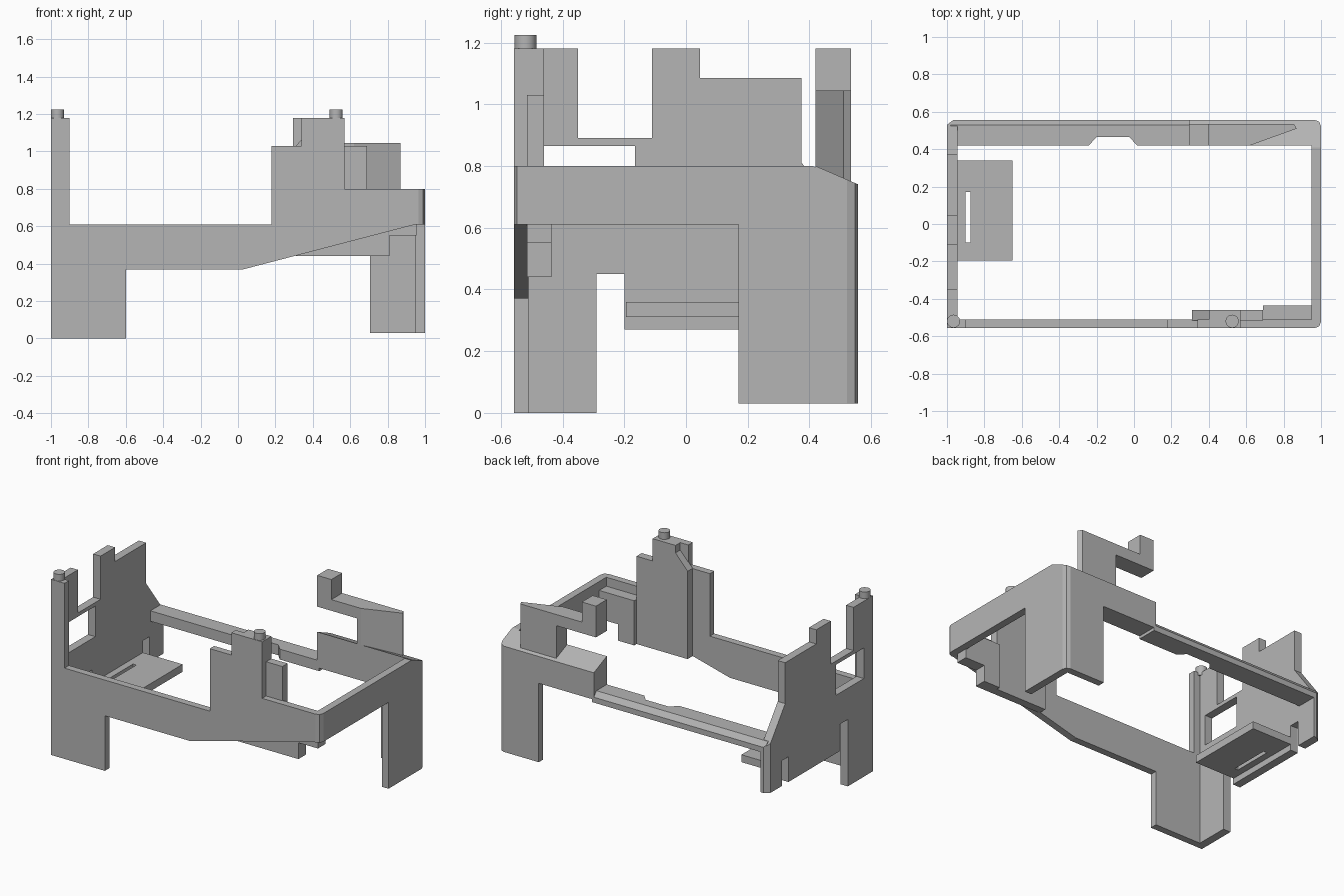
import bpy, bmesh
from mathutils import Vector

if "Cube" in bpy.data.objects:
    bpy.data.objects.remove(bpy.data.objects["Cube"])

grey = bpy.data.materials.new("plain grey")
grey.use_nodes = True
COLOUR = (0.46, 0.46, 0.46, 1)
grey.diffuse_color = COLOUR
grey.node_tree.nodes["Principled BSDF"].inputs["Base Color"].default_value = COLOUR


def prism(name, axis, lo, hi, outline):
    """Extrude a closed outline, given in the other two axes, along one axis."""
    def place(a, b, d):
        return {"x": Vector((d, a, b)), "y": Vector((a, d, b)), "z": Vector((a, b, d))}[axis]
    bm = bmesh.new()
    face = bm.faces.new([bm.verts.new(place(a, b, lo)) for a, b in outline])
    out = bmesh.ops.extrude_face_region(bm, geom=[face])
    moved = [v for v in out["geom"] if isinstance(v, bmesh.types.BMVert)]
    bmesh.ops.translate(bm, verts=moved, vec=place(0, 0, hi - lo))
    bmesh.ops.recalc_face_normals(bm, faces=bm.faces)
    mesh = bpy.data.meshes.new(name)
    bm.to_mesh(mesh)
    bm.free()
    mesh.materials.append(grey)
    obj = bpy.data.objects.new(name, mesh)
    bpy.context.collection.objects.link(obj)
    return obj


def rect(a0, a1, b0, b1):
    return [(a0, b0), (a1, b0), (a1, b1), (a0, b1)]


def boolean(obj, helper, operation):
    mod = obj.modifiers.new(operation.lower(), "BOOLEAN")
    mod.operation, mod.object, mod.solver = operation, helper, "EXACT"
    helper.hide_render = True
    helper.hide_viewport = True
    helper.display_type = "WIRE"


# Outer envelope that rounds the vertical corners at +x and clips the others
envelope = prism("corner_envelope", "z", -0.5, 1.5, [
    (-1, -0.557), (0.965, -0.557), (0.99, -0.547), (1, -0.522),
    (1, 0.522), (0.99, 0.547), (0.965, 0.557), (-0.965, 0.557), (-1, 0.53)])

# Front wall with leg, corner post and raised tab
front = prism("front_wall", "y", -0.57, -0.51, [
    (-0.99, 0), (-0.6, 0), (-0.6, 0.37), (0.03, 0.37), (0.95, 0.61), (1.01, 0.61),
    (1.01, 0.8), (0.57, 0.8), (0.57, 1.18), (0.34, 1.18), (0.34, 1.03),
    (0.18, 1.03), (0.18, 0.61), (-0.9, 0.61), (-0.9, 1.18), (-0.99, 1.18)])

# Right-hand end wall with rear leg
end = prism("end_wall", "x", 0.95, 1.01, [
    (-0.57, 0.61), (0.17, 0.61), (0.17, 0.03), (0.57, 0.03),
    (0.57, 0.735), (0.41, 0.8), (-0.57, 0.8)])

# Back: sloped deck, leg and low rail
deck = prism("back_deck", "x", 0.295, 1.01, [
    (0.42, 0.56), (0.57, 0.56), (0.57, 0.735), (0.42, 0.8)])
back_leg = prism("back_leg", "y", 0.51, 0.57, rect(0.705, 1.01, 0.03, 0.6))
rail = prism("back_rail", "x", -0.98, 0.31, [
    (0.42, 0.54), (0.57, 0.54), (0.57, 0.56), (0.53, 0.61), (0.42, 0.61)])
rail_notch = prism("rail_notch_cutter", "z", 0.4, 0.7, [
    (-0.26, 0.4), (0.035, 0.4), (-0.025, 0.465), (-0.2, 0.465)])
boolean(rail, rail_notch, "DIFFERENCE")

# Left-hand side wall with post, window, hump and clearance notch
side = prism("side_wall", "x", -1.01, -0.945, [
    (-0.57, 0), (-0.29, 0), (-0.29, 0.45), (-0.2, 0.45), (-0.2, 0.27), (0.34, 0.27),
    (0.34, 0.44), (0.41, 0.44), (0.41, 0.27), (0.57, 0.27), (0.57, 0.55),
    (0.375, 0.81), (0.375, 1.085), (0.045, 1.085), (0.045, 1.18), (-0.11, 1.18),
    (-0.11, 0.89), (-0.35, 0.89), (-0.35, 1.18), (-0.57, 1.18)])
window = prism("window_cutter", "x", -1.1, -0.9, rect(-0.46, -0.165, 0.66, 0.865))
boolean(side, window, "DIFFERENCE")

for wall in (front, end, deck, back_leg, rail, side):
    boolean(wall, envelope, "INTERSECT")

# Slotted shelf inside the side wall
shelf = prism("shelf", "z", 0.31, 0.36, rect(-0.95, -0.65, -0.195, 0.34))
slot = prism("slot_cutter", "z", 0.2, 0.5, rect(-0.9, -0.875, -0.1, 0.17))
boolean(shelf, slot, "DIFFERENCE")

# Stiffeners behind the front tab
prism("tab_backing", "y", -0.515, -0.46, [
    (0.31, 0.44), (0.69, 0.44), (0.69, 1.03), (0.57, 1.03), (0.57, 1.18),
    (0.4, 1.18), (0.4, 1.13), (0.31, 1.03)])
prism("corner_block", "y", -0.515, -0.435, [
    (0.69, 0.44), (0.81, 0.44), (0.81, 0.55), (0.955, 0.55), (0.955, 0.74), (0.69, 0.74)])

# Overhanging hook on the back deck
arm = prism("hook_arm", "z", 0.75, 1.045, [
    (0.295, 0.42), (0.62, 0.42), (0.87, 0.51), (0.855, 0.535), (0.295, 0.535)])
gap = prism("hook_gap_cutter", "y", 0.3, 0.7, rect(0.2, 0.59, 0.7, 0.97))
boolean(arm, gap, "DIFFERENCE")
prism("hook_tip", "z", 0.975, 1.18, rect(0.295, 0.4, 0.42, 0.535))

# Round locating pegs
for name, x in (("post_peg", -0.965), ("tab_peg", 0.525)):
    bpy.ops.mesh.primitive_cylinder_add(vertices=32, radius=0.035, depth=0.065,
                                        location=(x, -0.52, 1.1925))
    peg = bpy.context.object
    peg.name = name
    peg.data.materials.append(grey)
    bpy.ops.object.shade_smooth_by_angle()
